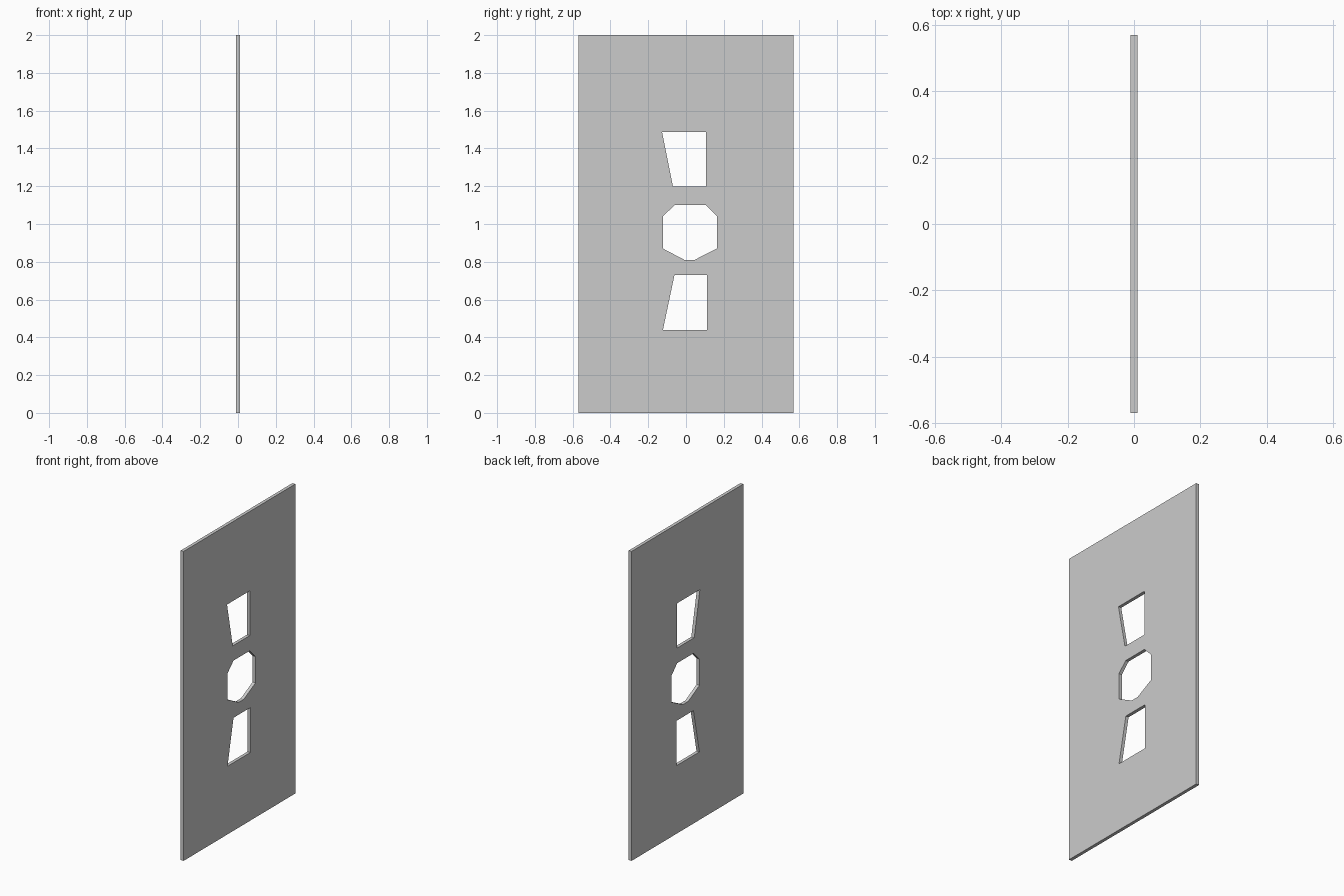
import bpy
import bmesh

if "Cube" in bpy.data.objects:
    bpy.data.objects.remove(bpy.data.objects["Cube"])

HALF_THICKNESS = 0.0105

# Outlines as (y, z) points
panel = [(-0.57, 0), (0.57, 0), (0.57, 2), (-0.57, 2)]
upper_slot = [(-0.127, 1.487), (0.106, 1.487), (0.106, 1.198), (-0.069, 1.198)]
middle_hole = [(-0.061, 1.10), (0.105, 1.10), (0.164, 1.04), (0.164, 0.87),
               (0.045, 0.81), (-0.008, 0.81), (-0.122, 0.87), (-0.122, 1.04)]
lower_slot = [(-0.061, 0.73), (0.111, 0.73), (0.111, 0.44), (-0.122, 0.44)]


def add_loop(bm, points):
    verts = [bm.verts.new((-HALF_THICKNESS, y, z)) for y, z in points]
    return [bm.edges.new((a, b)) for a, b in zip(verts, verts[1:] + verts[:1])]


# Flat panel face with three openings
bm = bmesh.new()
edges = []
for outline in (panel, upper_slot, middle_hole, lower_slot):
    edges += add_loop(bm, outline)
bmesh.ops.triangle_fill(bm, edges=edges, use_beauty=True, normal=(1, 0, 0))

# Thicken the panel
result = bmesh.ops.extrude_face_region(bm, geom=bm.faces[:], use_keep_orig=True)
moved = [g for g in result["geom"] if isinstance(g, bmesh.types.BMVert)]
bmesh.ops.translate(bm, verts=moved, vec=(2 * HALF_THICKNESS, 0, 0))
bmesh.ops.recalc_face_normals(bm, faces=bm.faces[:])

mesh = bpy.data.meshes.new("pierced_panel")
bm.to_mesh(mesh)
bm.free()
bpy.context.collection.objects.link(bpy.data.objects.new("pierced_panel", mesh))
